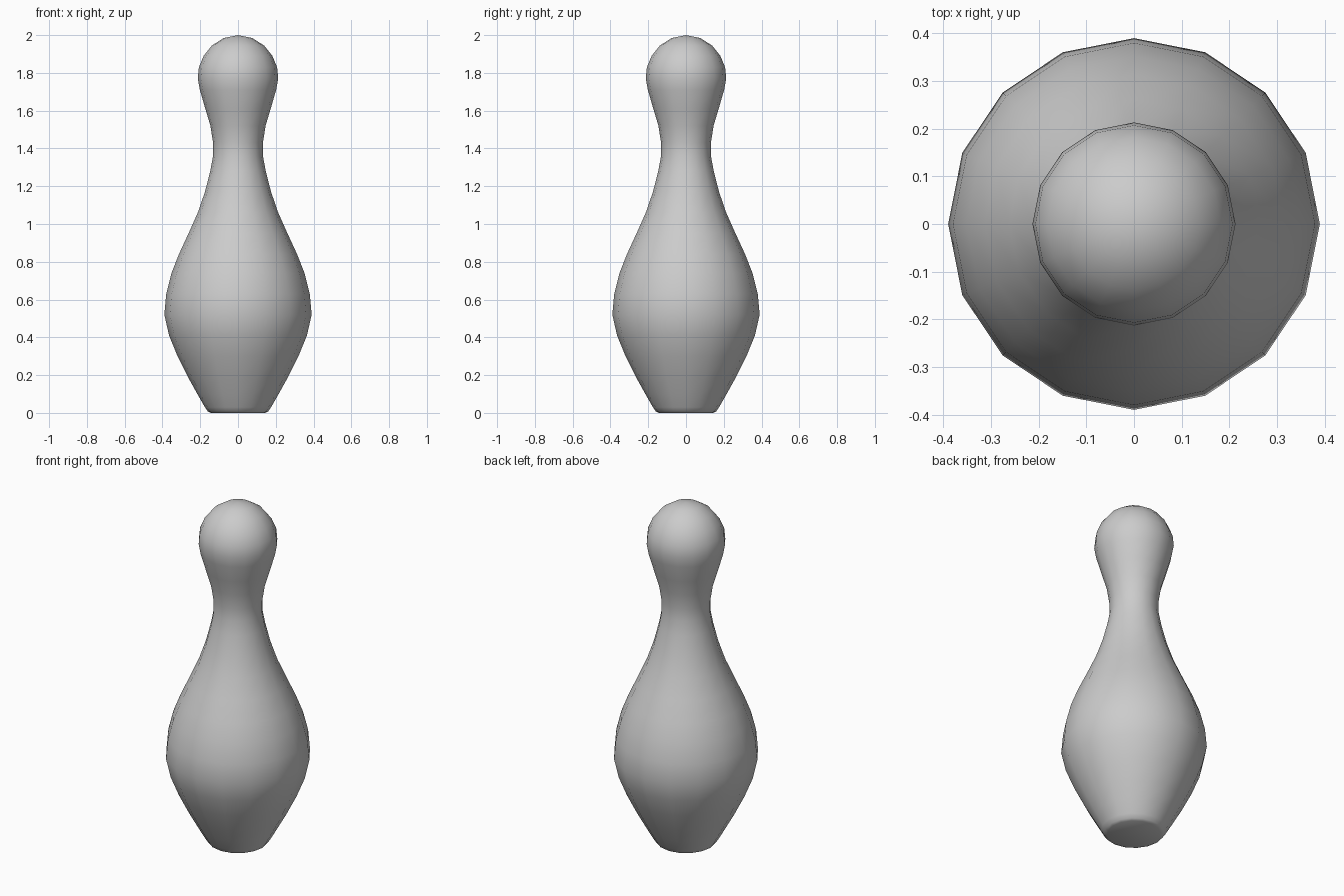
import bpy, bmesh, math

if "Cube" in bpy.data.objects:
    bpy.data.objects.remove(bpy.data.objects["Cube"])

SIDES = 16
# Pin outline from base to crown: (radius, height)
PROFILE = [
    (0.145, 0.0), (0.16, 0.008), (0.175, 0.03), (0.215, 0.10), (0.265, 0.19),
    (0.32, 0.30), (0.365, 0.41), (0.39, 0.52), (0.38, 0.63), (0.352, 0.74),
    (0.313, 0.84), (0.262, 0.95), (0.213, 1.06), (0.175, 1.17), (0.147, 1.28),
    (0.132, 1.36), (0.132, 1.43), (0.146, 1.52), (0.173, 1.61), (0.202, 1.71),
    (0.213, 1.77), (0.207, 1.83), (0.182, 1.89), (0.138, 1.945), (0.075, 1.985),
]

bm = bmesh.new()

# Stacked rings of the pin body
rings = []
for r, z in PROFILE:
    rings.append([bm.verts.new((r * math.cos(2 * math.pi * i / SIDES),
                                r * math.sin(2 * math.pi * i / SIDES), z))
                  for i in range(SIDES)])
for low, high in zip(rings, rings[1:]):
    for i in range(SIDES):
        j = (i + 1) % SIDES
        bm.faces.new((low[i], low[j], high[j], high[i]))

# Rounded crown and flat base
tip = bm.verts.new((0, 0, 2.0))
for i in range(SIDES):
    bm.faces.new((rings[-1][i], rings[-1][(i + 1) % SIDES], tip))
bm.faces.new(rings[0][::-1])

for f in bm.faces:
    f.smooth = True
mesh = bpy.data.meshes.new("bowling_pin")
bm.to_mesh(mesh)
bm.free()
pin = bpy.data.objects.new("bowling_pin", mesh)
bpy.context.collection.objects.link(pin)
